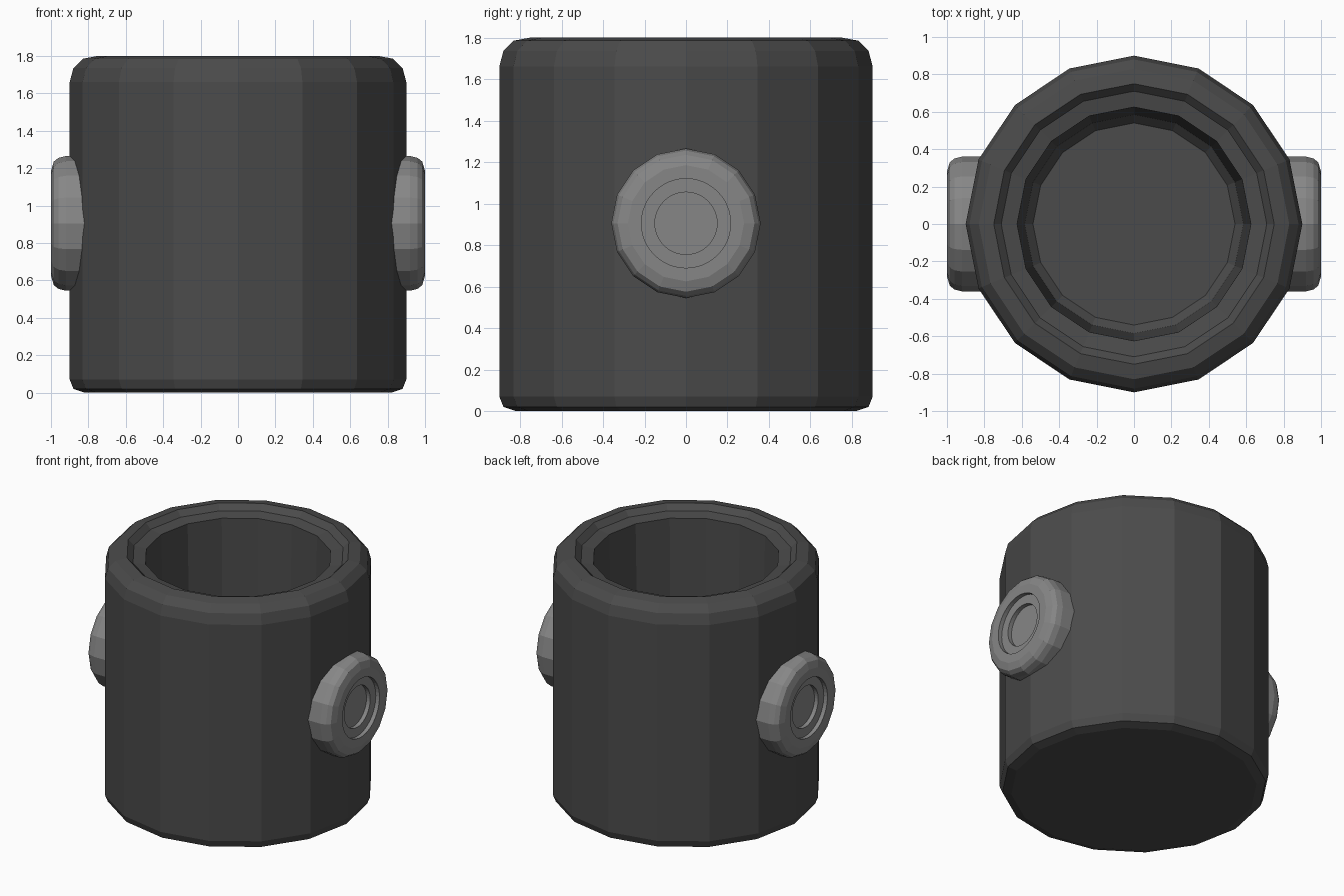
import bpy, bmesh, math
from mathutils import Matrix

if "Cube" in bpy.data.objects:
    bpy.data.objects.remove(bpy.data.objects["Cube"])


def grey(name, v):
    m = bpy.data.materials.new(name)
    m.diffuse_color = (v, v, v, 1)
    m.use_nodes = True
    m.node_tree.nodes["Principled BSDF"].inputs["Base Color"].default_value = m.diffuse_color
    return m


def lathe(name, rings, sides, material, matrix=Matrix(), split=1):
    """Revolve (radius, z, round) rings; unless round, a ring keeps the coarse polygon outline."""
    n = sides * split
    bm = bmesh.new()
    loops = []
    for r, z, is_round in rings:
        loop = []
        for i in range(n):
            a = 2 * math.pi * i / n
            k = 1.0
            if not is_round:
                off = (i % split) / split * 2 * math.pi / sides - math.pi / sides
                k = math.cos(math.pi / sides) / math.cos(off)
            loop.append(bm.verts.new((r * k * math.cos(a), r * k * math.sin(a), z)))
        loops.append(loop)
    for a, b in zip(loops, loops[1:]):
        for i in range(n):
            j = (i + 1) % n
            bm.faces.new((a[i], a[j], b[j], b[i]))
    bm.faces.new(loops[0][::-1])
    bm.faces.new(loops[-1])
    bm.transform(matrix)
    bmesh.ops.recalc_face_normals(bm, faces=bm.faces)
    mesh = bpy.data.meshes.new(name)
    bm.to_mesh(mesh)
    bm.free()
    mesh.materials.append(material)
    obj = bpy.data.objects.new(name, mesh)
    bpy.context.collection.objects.link(obj)
    return obj


dark = grey("dark_grey", 0.07)
light = grey("light_grey", 0.24)

# Hollow pot: outer wall, rounded lip, inner ledge, inner wall and floor
pot = [(.82, 0), (.88, .02), (.90, .07), (.90, 1.66), (.88, 1.735), (.83, 1.785),
       (.75, 1.80), (.71, 1.76), (.625, 1.745), (.585, .25), (.54, .20)]
lathe("pot_body", [(r, z, False) for r, z in pot], 16, dark)

# Side knobs: chunky rim with two round recessed steps
knob = [(.36, .70, False), (.36, .92, False), (.35, .96, False), (.33, .985, False),
        (.28, 1.0, False), (.215, 1.0, True), (.215, .97, True),
        (.15, .97, True), (.15, .94, True)]
for side, angle in (("right", 90), ("left", -90)):
    place = Matrix.Translation((0, 0, .905)) @ Matrix.Rotation(math.radians(angle), 4, 'Y')
    lathe("knob_" + side, knob, 16, light, place, split=3)
